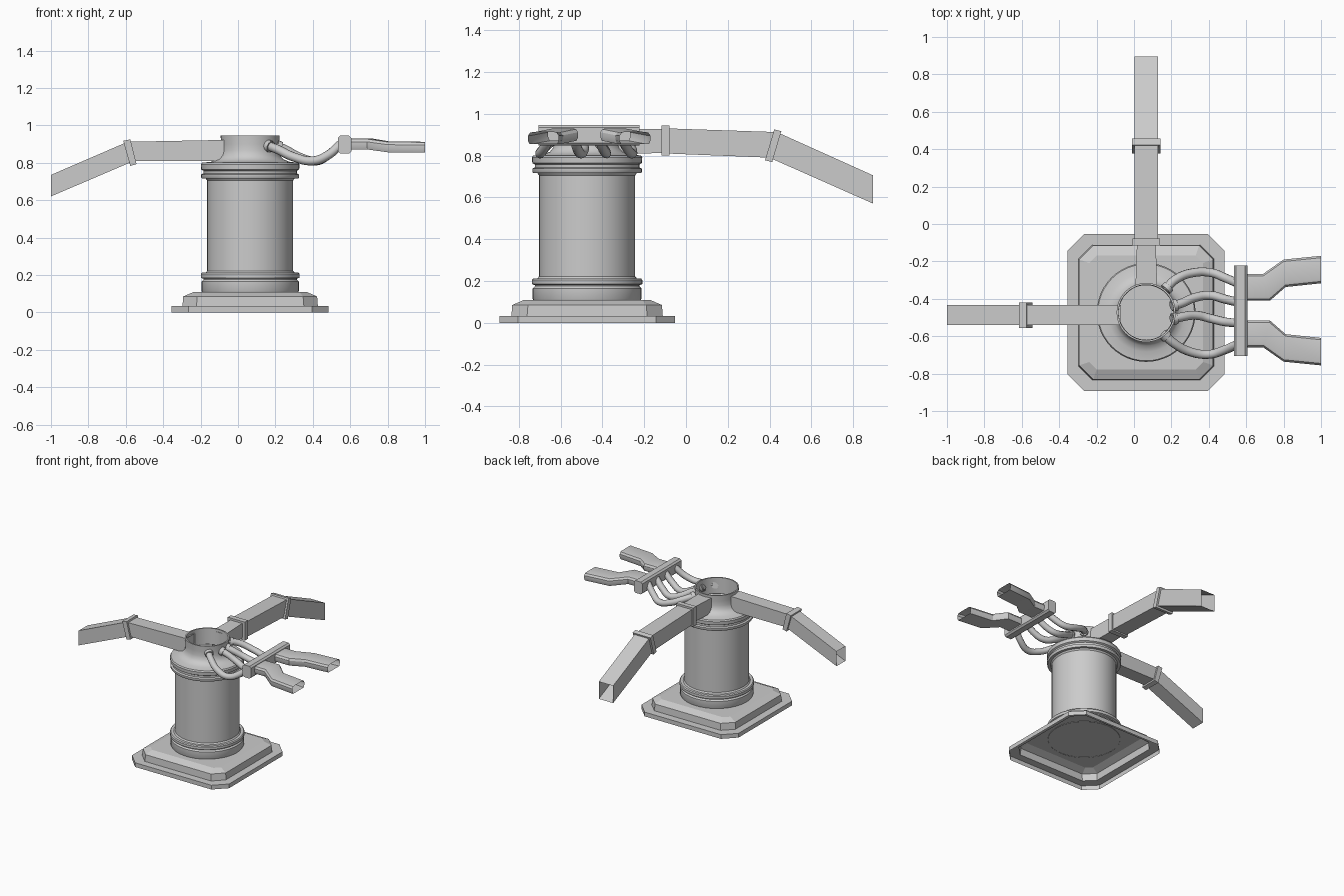
import bpy, bmesh
from math import pi, cos, sin, radians
from mathutils import Vector

if "Cube" in bpy.data.objects:
    bpy.data.objects.remove(bpy.data.objects["Cube"])

CX, CY = 0.065, -0.473      # column axis
MID = -0.463                # mirror line of the outlets


def loft(name, rings, caps=(False, False), loop=False, smooth=None):
    """Skin a list of equal-length closed rings."""
    bm = bmesh.new()
    vs = [[bm.verts.new(p) for p in r] for r in rings]
    pairs = list(zip(vs, vs[1:])) + ([(vs[-1], vs[0])] if loop else [])
    n = len(vs[0])
    for a, b in pairs:
        for i in range(n):
            j = (i + 1) % n
            bm.faces.new((a[i], a[j], b[j], b[i]))
    if caps[0]:
        bm.faces.new(vs[0][::-1])
    if caps[1]:
        bm.faces.new(vs[-1])
    bmesh.ops.recalc_face_normals(bm, faces=bm.faces)
    me = bpy.data.meshes.new(name)
    bm.to_mesh(me)
    bm.free()
    ob = bpy.data.objects.new(name, me)
    bpy.context.collection.objects.link(ob)
    if smooth:
        bpy.ops.object.select_all(action='DESELECT')
        ob.select_set(True)
        bpy.context.view_layer.objects.active = ob
        bpy.ops.object.shade_smooth_by_angle(angle=radians(smooth))
    return ob


def octagon(h, c, z):
    k = h - c
    pts = [(h, -k), (h, k), (k, h), (-k, h), (-h, k), (-h, -k), (-k, -h), (k, -h)]
    return [(CX + x, CY + y, z) for x, y in pts]


def circle(r, z, n=48):
    return [(CX + r * cos(2 * pi * i / n), CY + r * sin(2 * pi * i / n), z) for i in range(n)]


# Stepped base, open underneath
loft("base", [octagon(.42, .09, 0), octagon(.42, .09, .033), octagon(.362, .075, .033),
              octagon(.358, .075, .085), octagon(.305, .04, .108)], caps=(False, True))

# Turned column with rings, concave shoulder and hollow neck
profile = [(.255, .105), (.26, .115), (.26, .165), (.25, .175), (.25, .18), (.264, .185),
           (.264, .205), (.258, .212), (.238, .212), (.23, .222), (.23, .705), (.238, .716),
           (.258, .716), (.262, .722), (.262, .737), (.25, .743), (.25, .757), (.262, .764),
           (.264, .79), (.258, .8), (.21, .805), (.178, .818), (.162, .838), (.155, .865),
           (.155, .9), (.158, .945), (.148, .945), (.146, .82)]
loft("column", [circle(r, z) for r, z in profile], smooth=35)


# Square ducts: sections are (top s, top z, bottom s, bottom z, half width)
def duct(name, place, sections, loop=False):
    rings = []
    for ts, tz, bs, bz, w in sections:
        rings.append([place(ts, -w, tz), place(ts, w, tz), place(bs, w, bz), place(bs, -w, bz)])
    return loft(name, rings, loop=loop)


def collar(name, place, a, b, w, t=.014):
    """Band around a duct: a and b are (top s, top z, bottom s, bottom z)."""
    def grow(p, k):
        top, bot = Vector(p[:2]), Vector(p[2:])
        d = (top - bot).normalized() * k
        return (*(top + d), *(bot - d), w + k)
    duct(name, place, [grow(a, -.004), grow(a, t), grow(b, t), grow(b, -.004)], loop=True)


def to_left(s, w, z):
    return (-s, -.487 + w, z)


def to_back(s, w, z):
    return (.066 + w, s, z)


duct("left_duct", to_left, [(.07, .922, .07, .808, .054), (.59, .912, .56, .808, .054),
                            (1, .735, 1, .62, .054)])
collar("left_duct_collar", to_left, (.572, .911, .546, .806), (.61, .904, .58, .797), .054)

duct("back_duct", to_back, [(-.33, .925, -.33, .808, .058), (-.1, .928, -.1, .812, .05)])
duct("back_duct_outer", to_back, [(-.1, .93, -.1, .81, .062), (.435, .912, .398, .79, .062),
                                  (.895, .705, .895, .57, .062)])
collar("back_duct_inner_collar", to_back, (-.116, .93, -.116, .813), (-.078, .93, -.078, .813), .06)
collar("back_duct_bend_collar", to_back, (.418, .911, .382, .791), (.452, .903, .416, .782), .062)

# Manifold bar with chamfered long edges
hx, hz, c = .036, .048, .012
section = [(-hx, -hz + c), (-hx + c, -hz), (hx - c, -hz), (hx, -hz + c),
           (hx, hz - c), (hx - c, hz), (-hx + c, hz), (-hx, hz - c)]
loft("manifold", [[(.57 + x, y, .897 + z) for x, z in section] for y in (-.706, -.222)],
     caps=(True, True))


# Curved pipes
def pipe(name, pts, r):
    cu = bpy.data.curves.new(name, 'CURVE')
    cu.dimensions = '3D'
    cu.bevel_depth = r
    cu.bevel_resolution = 3
    cu.resolution_u = 6
    sp = cu.splines.new('BEZIER')
    sp.bezier_points.add(len(pts) - 1)
    for bp, p in zip(sp.bezier_points, pts):
        bp.co = p
        bp.handle_left_type = bp.handle_right_type = 'AUTO'
    ob = bpy.data.objects.new(name, cu)
    bpy.context.collection.objects.link(ob)
    cu.use_fill_caps = True
    return ob


hoses = [
    [(.165, -.355), (.22, -.298), (.32, -.26), (.42, -.262), (.48, -.285), (.55, -.315)],
    [(.2, -.44), (.25, -.425), (.33, -.392), (.41, -.382), (.48, -.4), (.55, -.417)],
    [(.2, -.51), (.25, -.498), (.33, -.488), (.41, -.505), (.48, -.522), (.55, -.53)],
    [(.155, -.585), (.21, -.635), (.3, -.683), (.4, -.697), (.48, -.675), (.55, -.645)],
]
heights = [.893, .872, .83, .81, .84, .9]
for i, path in enumerate(hoses):
    pts = [Vector((x, y, z)) for (x, y), z in zip(path, heights)]
    pipe(f"hose_{i + 1}", pts, .024)
    d = (pts[1] - pts[0]).normalized()
    pipe(f"hose_collar_{i + 1}", [pts[0] + d * .005, pts[0] + d * .03], .032)

# Flat outlets: (outer x, outer y, inner x, inner y, outer z, inner z)
stations = [(.6, -.267, .6, -.41, .9, .9), (.69, -.267, .727, -.41, .9, .9),
            (.8, -.19, .81, -.337, .885, .885), (1, -.17, 1, -.317, .883, .883)]
flat = [(0, -.4), (.05, -1), (.12, -1), (.88, -1), (.95, -1), (1, -.4),
        (1, .4), (.93, .9), (.85, 1), (.15, 1), (.07, .9), (0, .4)]
for side, name in ((1, "back_outlet"), (-1, "front_outlet")):
    rings = []
    for ox, oy, ix, iy, oz, iz in stations:
        ring = []
        for t, h in flat:
            y = oy + (iy - oy) * t
            ring.append((ox + (ix - ox) * t, MID + side * (y - MID), oz + (iz - oz) * t + h * .029))
        rings.append(ring)
    loft(name, rings, smooth=30)
